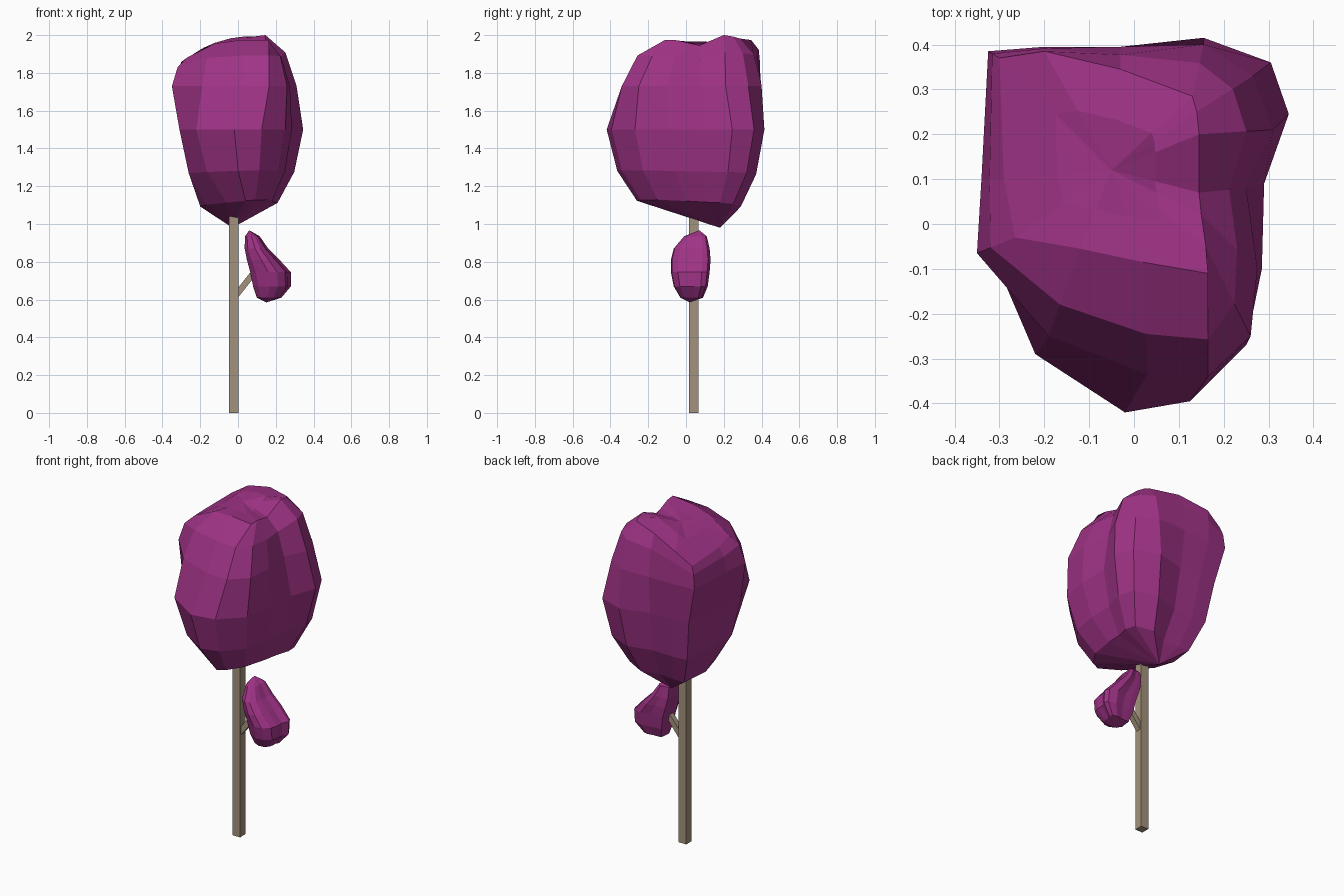
import bpy, bmesh
from mathutils import Vector

if "Cube" in bpy.data.objects:
    bpy.data.objects.remove(bpy.data.objects["Cube"])


def material(name, rgb):
    m = bpy.data.materials.new(name)
    m.diffuse_color = (*rgb, 1)
    m.use_nodes = True
    m.node_tree.nodes["Principled BSDF"].inputs["Base Color"].default_value = m.diffuse_color
    return m


LEAF = material("purple_leaf", (0.35, 0.033, 0.24))
BARK = material("bark", (0.37, 0.29, 0.2))

# Crown cross-sections, counter-clockwise from the front centre
LOW = [(.04, -.26), (.09, -.24), (.15, -.15), (.18, 0), (.19, .1), (.21, .18), (.20, .25),
       (.10, .29), (0, .25), (-.10, .26), (-.17, .26), (-.2, .1), (-.17, -.03), (-.06, -.18)]
WIDE = [(-.02, -.42), (.125, -.395), (.25, -.27), (.285, -.1), (.29, .09), (.345, .245),
        (.305, .36), (.155, .415), (-.02, .37), (-.16, .37), (-.27, .36), (-.29, .15),
        (-.31, -.08), (-.22, -.29)]
HIGH = [(.03, -.335), (.165, -.34), (.26, -.25), (.275, -.1), (.25, .08), (.31, .21),
        (.265, .33), (.155, .40), (-.03, .395), (-.2, .395), (-.325, .385), (-.34, .1),
        (-.35, -.065), (-.19, -.25)]
TOP = [(.02, -.085), (.165, -.11), (.16, -.05), (.15, .02), (.145, .07), (.145, .2),
       (.14, .25), (.13, .285), (-.03, .345), (-.2, .385), (-.30, .37), (-.29, .1),
       (-.265, -.03), (-.12, -.055)]


def finish(bm, name, mat):
    bmesh.ops.recalc_face_normals(bm, faces=bm.faces)
    me = bpy.data.meshes.new(name)
    bm.to_mesh(me)
    bm.free()
    me.materials.append(mat)
    ob = bpy.data.objects.new(name, me)
    bpy.context.collection.objects.link(ob)


def loft(name, bottom, rings, top):
    """Quads between rings of 3D points, closed with a fan at both ends."""
    bm = bmesh.new()
    rings = [[bm.verts.new(p) for p in r] for r in rings]
    n = len(rings[0])
    for a, b in zip(rings, rings[1:]):
        for i in range(n):
            j = (i + 1) % n
            bm.faces.new((a[i], a[j], b[j], b[i]))
    for ring, tip in ((rings[0], bottom), (rings[-1], top)):
        v = bm.verts.new(tip)
        for i in range(n):
            bm.faces.new((ring[i], ring[(i + 1) % n], v))
    finish(bm, name, LEAF)


def flat(plan, z):
    return [Vector((x, y, z)) for x, y in plan]


def mix(a, b, t, tz):
    """Blend two rings, with a separate factor for height so the side bulges."""
    out = [p.lerp(q, t) for p, q in zip(a, b)]
    for r, p, q in zip(out, a, b):
        r.z = p.z + (q.z - p.z) * tz
    return out


def cap(x, y):
    """Crown top height: droops to the left, valley across the right half."""
    w = min(1, max(0, (x + .2) / .34))
    z = 1.975 - 1.3 * min(x, 0) ** 2
    z -= w * .03 * max(0, 1 - abs(y - .07) / .13)
    z += w * .028 * max(0, 1 - abs(y - .21) / .1)
    return Vector((x, y, z))


def beam(name, a, b, w):
    """Square bar from a to b."""
    a, b = Vector(a), Vector(b)
    d = b - a
    bm = bmesh.new()
    bmesh.ops.create_cube(bm, size=1)
    bmesh.ops.scale(bm, vec=(w, w, d.length), verts=bm.verts)
    rot = Vector((0, 0, 1)).rotation_difference(d).to_matrix()
    bmesh.ops.rotate(bm, matrix=rot, verts=bm.verts)
    bmesh.ops.translate(bm, vec=(a + b) / 2, verts=bm.verts)
    finish(bm, name, BARK)


# Large crown
low = [Vector((x, y, 1.1 + .12 * max(x, 0) - .07 * y)) for x, y in LOW]
wide, high = flat(WIDE, 1.5), flat(HIGH, 1.73)
top = [cap(x, y) for x, y in TOP]
inner = [cap(-.05 + (x + .05) * .5, .12 + (y - .12) * .5) for x, y in TOP]
loft("crown", (-.03, .18, .98),
     [low, mix(low, wide, .65, .42), wide, high, mix(high, top, .36, .66), top, inner],
     cap(-.05, .12))

# Small side clump: the wide section fitted to bounds (z, x0, x1, y0, y1)
rings = []
for z, x0, x1, y0, y1 in [
        (.61, .10, .23, -.03, .09), (.67, .08, .28, -.065, .115),
        (.745, .065, .28, -.08, .125), (.81, .047, .22, -.08, .13),
        (.87, .035, .16, -.065, .125), (.935, .037, .115, -.01, .11)]:
    rings.append([Vector((x0 + (x + .31) / .655 * (x1 - x0),
                          y0 + (y + .42) / .835 * (y1 - y0), z)) for x, y in WIDE])
loft("side_clump", (.15, .02, .585), rings, (.06, .07, .967))

# Trunk and branch
beam("trunk", (-.022, .04, 0), (-.022, .04, 1.12), .05)
beam("branch", (-.022, .04, .608), (.11, .04, .775), .032)
